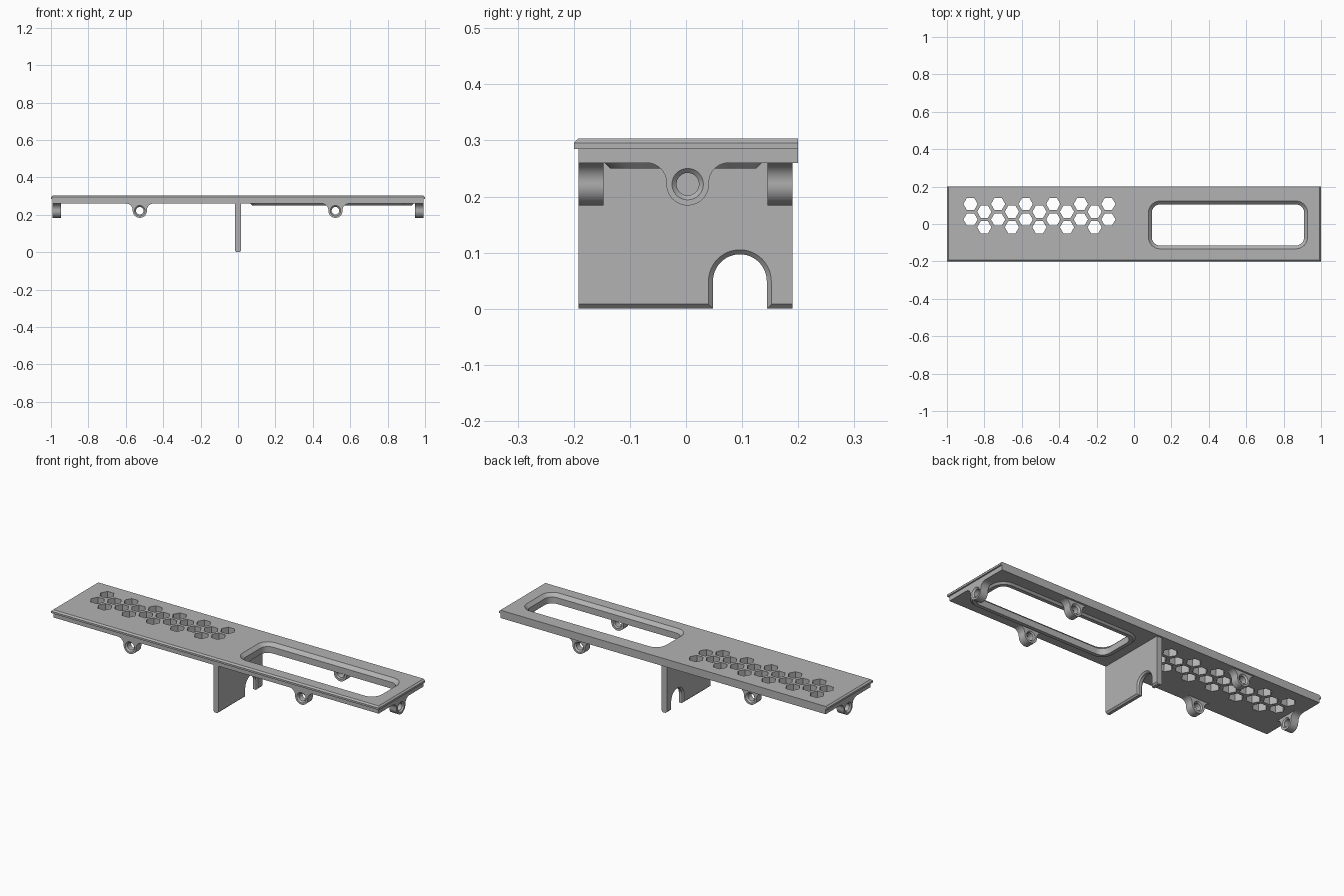
import bpy
import bmesh
from math import sin, cos, pi, atan2, sqrt, radians

if "Cube" in bpy.data.objects:
    bpy.data.objects.remove(bpy.data.objects["Cube"])

GREY = (0.45, 0.45, 0.45, 1)
grey = bpy.data.materials.new("plain grey")
grey.use_nodes = True
grey.diffuse_color = GREY
grey.node_tree.nodes["Principled BSDF"].inputs["Base Color"].default_value = GREY

TOP, STEP, UNDER = 0.303, 0.285, 0.26
CHAMFER = 0.008


def loft(bm, rings, wrap=False):
    """Skin matching rings of points; cap the ends or wrap into a loop."""
    rows = [[bm.verts.new(p) for p in ring] for ring in rings]
    pairs = list(zip(rows, rows[1:]))
    if wrap:
        pairs.append((rows[-1], rows[0]))
    else:
        bm.faces.new(rows[0])
        bm.faces.new(rows[-1])
    for a, b in pairs:
        for i in range(len(a)):
            j = (i + 1) % len(a)
            bm.faces.new((a[i], a[j], b[j], b[i]))


def make(name, bm):
    bmesh.ops.recalc_face_normals(bm, faces=bm.faces)
    mesh = bpy.data.meshes.new(name)
    bm.to_mesh(mesh)
    bm.free()
    mesh.materials.append(grey)
    obj = bpy.data.objects.new(name, mesh)
    bpy.context.collection.objects.link(obj)
    return obj


def select(obj):
    bpy.ops.object.select_all(action='DESELECT')
    obj.select_set(True)
    bpy.context.view_layer.objects.active = obj


def cut(obj, cutter):
    mod = obj.modifiers.new("cut", 'BOOLEAN')
    mod.operation = 'DIFFERENCE'
    mod.solver = 'EXACT'
    mod.object = cutter
    select(obj)
    bpy.ops.object.modifier_apply(modifier=mod.name)
    bpy.data.objects.remove(cutter)


def smooth(obj):
    select(obj)
    bpy.ops.object.shade_smooth_by_angle(angle=radians(30))


def circle(r, y, n=40):
    return [(r * cos(2 * pi * i / n), y, r * sin(2 * pi * i / n)) for i in range(n)]


def window_ring(grow, z, steps=8):
    """Rounded rectangle of the window opening, grown outwards."""
    r = 0.045 + grow
    pts = []
    for k, (x, y) in enumerate([(0.865, 0.06), (0.14, 0.06), (0.14, -0.07), (0.865, -0.07)]):
        for i in range(steps + 1):
            a = pi / 2 * (k + i / steps)
            pts.append((x + r * cos(a), y + r * sin(a), z))
    return pts


# Panel: stepped plate with a chamfered front and ends, straight back
def panel_ring(inset, z):
    x, front = 1 - inset, -0.2 + inset
    return [(-x, front, z), (x, front, z), (x, 0.2, z), (-x, 0.2, z)]


bm = bmesh.new()
loft(bm, [panel_ring(CHAMFER, UNDER), panel_ring(CHAMFER, STEP), panel_ring(0, STEP),
          panel_ring(0, TOP - CHAMFER), panel_ring(CHAMFER, TOP)])
panel = make("panel", bm)

# Openings: honeycomb vents and a window with a sloped upper edge
bm = bmesh.new()
pitch, row = 0.0737, 0.083
for col in range(11):
    for k in range(2):
        x = -0.874 + col * pitch
        y = 0.107 - k * row - (col % 2) * row / 2
        loft(bm, [[(x + 0.038 * cos(i * pi / 3), y + 0.038 * sin(i * pi / 3), z)
                   for i in range(6)] for z in (0.2, 0.4)])
loft(bm, [window_ring(0, 0.2), window_ring(0, STEP),
          window_ring(0.018, TOP), window_ring(0.018, 0.4)])
cut(panel, make("openings_cutter", bm))
smooth(panel)

# Raised rim around the window on the underside
bm = bmesh.new()
loft(bm, [window_ring(0.03, UNDER), window_ring(0.02, 0.25),
          window_ring(0, 0.25), window_ring(0, UNDER)], wrap=True)
smooth(make("window_rim", bm))


# Divider: upright wall with an arched cable notch, chamfered lower edges
def divider_ring(x, c):
    r, yc, zc = 0.048 + c, 0.096, 0.049
    arch = [(x, yc - r * cos(pi * i / 24), zc + r * sin(pi * i / 24)) for i in range(25)]
    return ([(x, -0.192, UNDER), (x, -0.192, c), (x, yc - r, c)] + arch
            + [(x, yc + r, c), (x, 0.19, c), (x, 0.19, UNDER)])


bm = bmesh.new()
loft(bm, [divider_ring(-0.016, CHAMFER), divider_ring(-0.008, 0),
          divider_ring(0.008, 0), divider_ring(0.016, CHAMFER)])
smooth(make("divider", bm))


# Screw lugs: round eyes flared into the underside of the panel
def lug_profile(y):
    r, fillet, zc = 0.038, 0.035, 0.222
    fz = UNDER - fillet
    fx = sqrt((r + fillet) ** 2 - (fz - zc) ** 2)
    tilt = atan2(fz - zc, fx)
    half = [(fx, UNDER + 0.003)]
    for i in range(11):
        a = pi / 2 + (pi / 2 + tilt) * i / 10
        half.append((fx + fillet * cos(a), fz + fillet * sin(a)))
    for i in range(1, 13):
        a = tilt - (pi / 2 + tilt) * i / 12
        half.append((r * cos(a), zc + r * sin(a)))
    pts = half + [(-x, z) for x, z in reversed(half[:-1])]
    return [(x, y, z - zc) for x, z in pts]


def lug(name, x, y, turn):
    depth = 0.045
    bm = bmesh.new()
    loft(bm, [lug_profile(0), lug_profile(depth)])
    obj = make(name, bm)
    bm = bmesh.new()
    loft(bm, [circle(0.036, -0.008), circle(0.02, 0.008),
              circle(0.02, depth - 0.006), circle(0.032, depth + 0.006)])
    cut(obj, make("hole_cutter", bm))
    smooth(obj)
    obj.location = (x, y, 0.222)
    obj.rotation_euler.z = radians(turn)


for side, x in (("right", -0.525), ("left", 0.521)):
    lug("front_lug_" + side, x, -0.192, 0)
    lug("back_lug_" + side, x, 0.19, 180)
lug("end_lug_left", 0.992, 0.003, 90)
lug("end_lug_right", -0.992, 0.003, -90)
